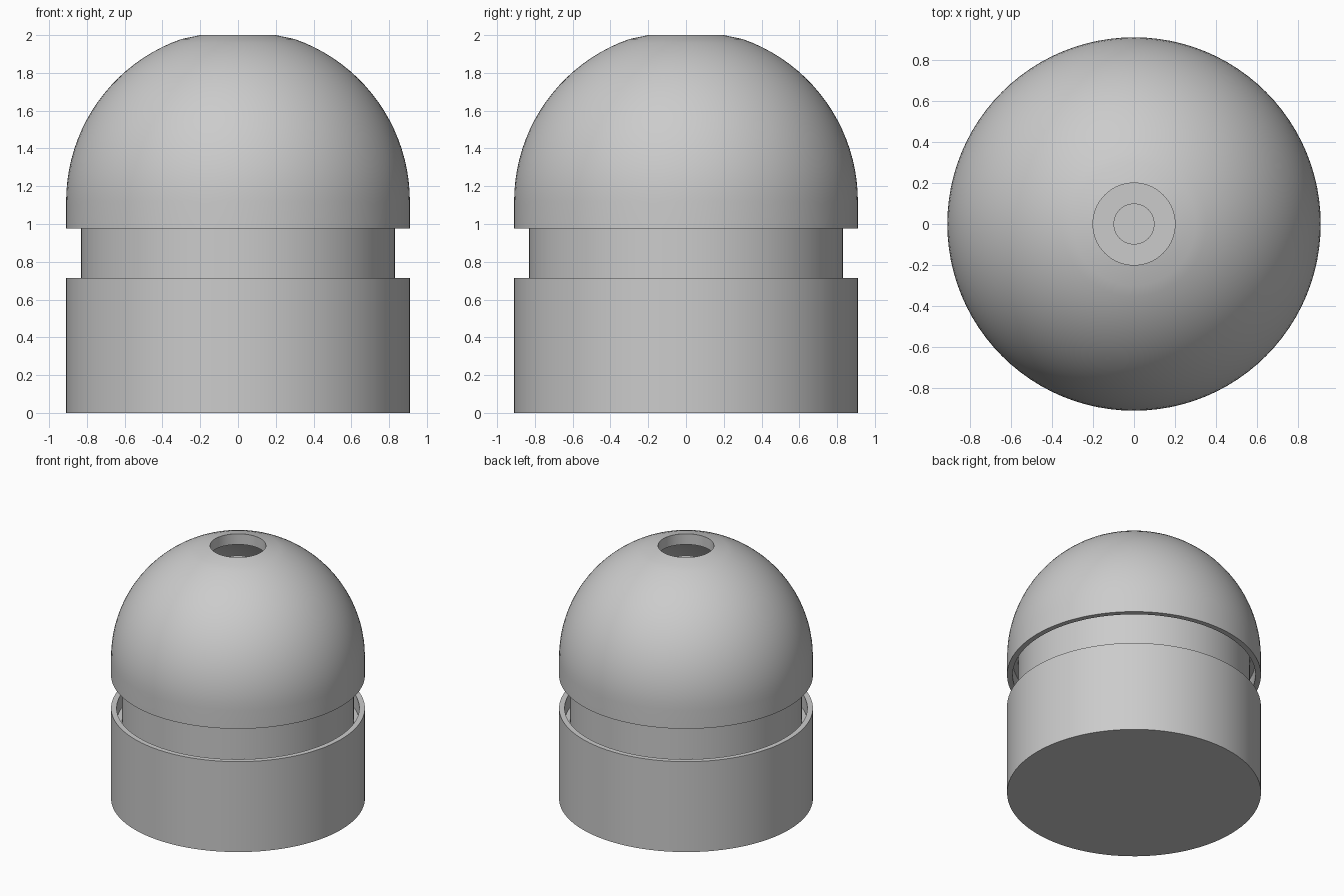
import bpy, bmesh, math

cube = bpy.data.objects.get("Cube")
if cube:
    bpy.data.objects.remove(cube)

grey = bpy.data.materials.new("plain grey")
grey.use_nodes = True
COLOUR = (0.6, 0.6, 0.6, 1)
grey.diffuse_color = COLOUR
grey.node_tree.nodes["Principled BSDF"].inputs["Base Color"].default_value = COLOUR

SIDES = 96


def lathe(name, profile, closed=False):
    """Revolve (radius, z) points, listed upward along the outside, about z."""
    bm = bmesh.new()
    points = profile + profile[:1] if closed else profile
    verts = [bm.verts.new((r, 0, z)) for r, z in points]
    edges = [bm.edges.new(pair) for pair in zip(verts, verts[1:])]
    bmesh.ops.spin(bm, geom=verts + edges, cent=(0, 0, 0), axis=(0, 0, 1),
                   angle=math.tau, steps=SIDES)
    bmesh.ops.remove_doubles(bm, verts=bm.verts, dist=1e-5)
    bmesh.ops.recalc_face_normals(bm, faces=bm.faces)
    mesh = bpy.data.meshes.new(name)
    bm.to_mesh(mesh)
    bm.free()
    mesh.materials.append(grey)
    obj = bpy.data.objects.new(name, mesh)
    bpy.context.collection.objects.link(obj)
    bpy.ops.object.select_all(action="DESELECT")
    obj.select_set(True)
    bpy.context.view_layer.objects.active = obj
    bpy.ops.object.shade_smooth_by_angle(angle=math.radians(30))
    return obj


def arc(radius, centre_z, end_r, steps=20):
    """Quarter arc from the equator up to the radius end_r."""
    end = math.acos(end_r / radius)
    return [(radius * math.cos(end * i / steps),
             centre_z + radius * math.sin(end * i / steps))
            for i in range(steps + 1)]


R, LIP, SLEEVE, HOLE, PIN = 0.91, 0.87, 0.83, 0.2, 0.1

# Lower cup with a rebated rim
lathe("base_cup", [(0, 0), (R, 0), (R, 0.715), (LIP, 0.715), (LIP, 0.6),
                   (0.79, 0.6), (0.79, 0.08), (0, 0.08)])

# Narrow sleeve joining the cup and the dome
lathe("neck_sleeve", [(SLEEVE, 0.6), (SLEEVE, 1.09), (0.79, 1.09), (0.79, 0.6)],
      closed=True)

# Hollow dome with a round opening and a rebated lower rim
outer = [(R, 0.975)] + arc(R, 1.12, 0.3) + [(HOLE, 2.0)]
inner = arc(SLEEVE, 1.11, HOLE)[::-1]
lathe("dome_shell", outer + inner + [(SLEEVE, 1.09), (LIP, 1.09), (LIP, 0.975)],
      closed=True)

# Central pin seen through the opening
lathe("centre_pin", [(0, 0.08), (PIN, 0.08), (PIN, 1.875), (0, 1.875)])
